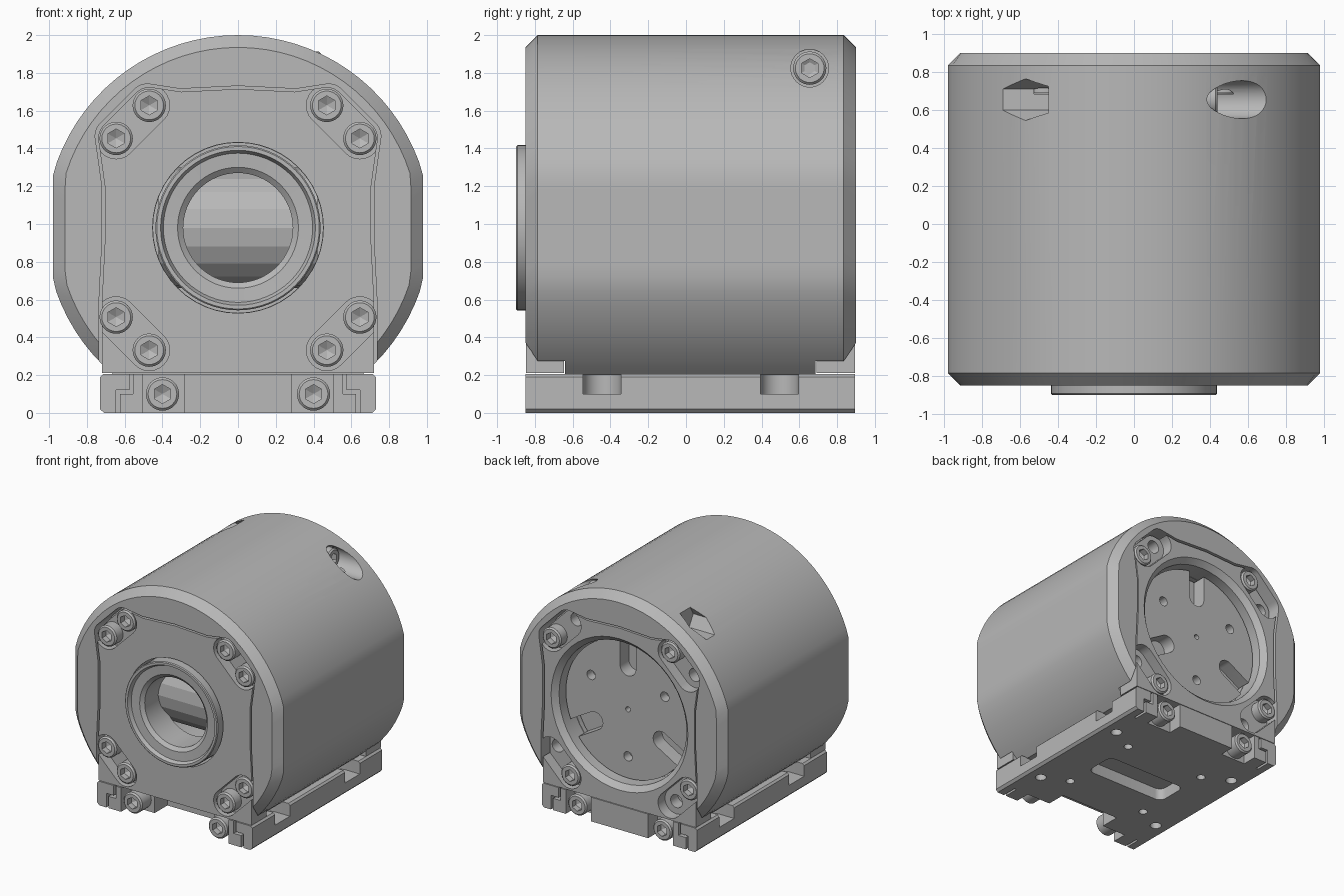
import bpy, bmesh
from math import sin, cos, pi, radians, sqrt, asin
from mathutils import Vector

if "Cube" in bpy.data.objects:
    bpy.data.objects.remove(bpy.data.objects["Cube"])

grey = bpy.data.materials.new("machined grey")
grey.use_nodes = True
grey.diffuse_color = (0.48, 0.48, 0.48, 1)
grey.node_tree.nodes["Principled BSDF"].inputs["Base Color"].default_value = (0.48, 0.48, 0.48, 1)

CZ = 0.98                   # height of the main axis
FRONT, BACK = -0.85, 0.9    # ends of the housing


def loft(name, rings, closed=False):
    """Skin a list of equal point rings; cap the ends unless closed."""
    bm = bmesh.new()
    vs = [[bm.verts.new(p) for p in ring] for ring in rings]
    n = len(vs[0])
    pairs = list(zip(vs, vs[1:])) + ([(vs[-1], vs[0])] if closed else [])
    for a, b in pairs:
        for i in range(n):
            j = (i + 1) % n
            bm.faces.new((a[i], a[j], b[j], b[i]))
    if not closed:
        bm.faces.new(vs[0])
        bm.faces.new(vs[-1])
    bmesh.ops.recalc_face_normals(bm, faces=bm.faces)
    mesh = bpy.data.meshes.new(name)
    bm.to_mesh(mesh)
    bm.free()
    mesh.materials.append(grey)
    ob = bpy.data.objects.new(name, mesh)
    bpy.context.collection.objects.link(ob)
    return ob


def ring(r, d, axis="y", at=(0, CZ), n=48, turn=0):
    """Circle at distance d along an axis, centred in the other two."""
    pts = []
    for i in range(n):
        t = 2 * pi * i / n + turn
        u, v = at[0] + r * cos(t), at[1] + r * sin(t)
        pts.append({"x": (d, u, v), "y": (u, d, v), "z": (u, v, d)}[axis])
    return pts


def cyl(name, r, a, b, axis="y", at=(0, CZ), n=48, turn=0):
    return loft(name, [ring(r, a, axis, at, n, turn), ring(r, b, axis, at, n, turn)])


def prism(name, pts, a, b):
    return loft(name, [[(x, y, z) for x, z in pts] for y in (a, b)])


def box(name, x0, x1, y0, y1, z0, z1):
    return prism(name, [(x0, z0), (x1, z0), (x1, z1), (x0, z1)], y0, y1)


def cut(target, *cutters):
    for c in cutters:
        m = target.modifiers.new("cut", "BOOLEAN")
        m.operation, m.solver, m.object = "DIFFERENCE", "EXACT", c
        bpy.context.view_layer.objects.active = target
        bpy.ops.object.modifier_apply(modifier=m.name)
        bpy.data.objects.remove(c)


def pill(p, q, r, a, b):
    """Round-ended slot cutter between two points in the xz plane."""
    p, q = Vector(p), Vector(q)
    d = (q - p).normalized()
    side = Vector((-d.y, d.x))
    pts = []
    for c, s in ((q, 1), (p, -1)):
        for i in range(13):
            t = pi * i / 12
            pts.append(tuple(c - side * s * r * cos(t) + d * s * r * sin(t)))
    return prism("slot_cutter", pts, a, b)


# Housing section: a circle with flattened sides and an open foot
def section(inset, y):
    r, w, floor = 1.02 - inset, 0.98 - inset, 0.2
    t0 = asin((floor - CZ) / r)
    pts = []
    for i in range(65):
        t = t0 + (pi - 2 * t0) * i / 64
        pts.append((max(-w, min(w, r * cos(t))), y, CZ + r * sin(t)))
    return pts


# End plate outline with rounded upper corners around the screws
def outline(grow=0.0, bottom=0.21):
    half = [(0.72, bottom), (0.72, 0.6), (0.705, 0.9), (0.705, 1.2), (0.73, 1.38)]
    for cx, cz, start in ((0.645, 1.455, -5), (0.47, 1.63, 45)):
        half += [(cx + 0.095 * cos(radians(start + a)), cz + 0.095 * sin(radians(start + a)))
                 for a in range(0, 51, 10)]
    half += [(0.3, 1.7)]
    half = [(x * (1 + grow), z if i == 0 else CZ + (z - CZ) * (1 + grow))
            for i, (x, z) in enumerate(half)]
    return half + [(0, CZ + 0.735 * (1 + grow))] + [(-x, z) for x, z in reversed(half)]


housing = loft("housing", [section(0.065, FRONT), section(0, FRONT + 0.065),
                           section(0, BACK - 0.065), section(0.065, BACK)])
cut(housing,
    prism("front_cavity", outline(0.022, 0.1), -1, -0.64),
    prism("back_cavity", outline(0.022, 0.1), 0.685, 1),
    cyl("front_bore", 0.45, -0.7, -0.02),
    cyl("back_bore", 0.6, 0.45, 0.8),
    cyl("side_screw_hole", 0.1, 0.38, 1, "x", (0.655, 1.825), 32),
    cyl("side_nut_pocket", 0.11, -1, -0.45, "x", (0.655, 1.825), 6))

# Screw: chamfered round head with a hexagonal socket, facing the front
screw = loft("screw", [ring(0.088, 0.13, at=(0, 0), n=32), ring(0.088, 0.012, at=(0, 0), n=32),
                       ring(0.076, 0, at=(0, 0), n=32)])
cut(screw, loft("socket", [ring(r, y, at=(0, 0), n=6, turn=pi / 6)
                           for r, y in ((0.05, -0.02), (0.05, 0.05), (0.003, 0.075))]))
screw_mesh = screw.data
bpy.data.objects.remove(screw)


def add_screw(name, loc, turn=0):
    ob = bpy.data.objects.new(name, screw_mesh)
    ob.location, ob.rotation_euler = loc, (0, 0, turn)
    bpy.context.collection.objects.link(ob)


add_screw("side_screw", (0.44, 0.655, 1.825), pi / 2)

# End plates with corner screw pockets
front_plate = prism("front_plate", outline(), FRONT + 0.004, -0.645)
back_plate = prism("back_plate", outline(), 0.69, BACK - 0.006)
cut(front_plate, cyl("bore", 0.452, -1, 0))
cut(back_plate, loft("bore", [ring(0.6, 0.6), ring(0.6, 0.85), ring(0.66, 0.91)]))
for sx in (-1, 1):
    for sz in (-1, 1):
        outer = (sx * 0.645, CZ + sz * 0.473)
        inner = (sx * 0.47, CZ + sz * 0.648)
        cut(front_plate, pill(outer, inner, 0.108, -1, -0.75))
        cut(back_plate, pill(outer, inner, 0.108, 0.8, 1))
        for x, z in (outer, inner):
            add_screw("front_plate_screw", (x, FRONT + 0.005, z))
        # The back has one screw and one plain hole in each corner
        filled, empty = (outer, inner) if sx * sz > 0 else (inner, outer)
        add_screw("back_plate_screw", (filled[0], BACK - 0.01, filled[1]), pi)
        cut(back_plate, cyl("hole", 0.055, 0.7, 1, at=empty, n=24))

# Front collar and the rod seen through it
loft("front_collar", [ring(r, y, n=64) for r, y in (
    (0.437, -0.6), (0.437, -0.893), (0.43, -0.9), (0.41, -0.9), (0.395, -0.87),
    (0.32, -0.865), (0.29, -0.84), (0.29, -0.6))], closed=True)
cyl("inner_rod", 0.32, -0.42, 0.42, "x", (-0.34, CZ), 20)

# Recessed rotor with three slots and three holes
rotor = cyl("rotor", 0.585, 0.44, 0.78, n=64)
for k in range(3):
    a, b = pi / 2 + k * 2 * pi / 3, -pi / 2 + k * 2 * pi / 3
    cut(rotor,
        pill((0.36 * cos(a), CZ + 0.36 * sin(a)), (0.75 * cos(a), CZ + 0.75 * sin(a)), 0.075, 0.66, 1),
        cyl("hole", 0.04, 0.7, 1, at=(0.4 * cos(b), CZ + 0.4 * sin(b)), n=20))
cut(rotor, cyl("centre_hole", 0.022, 0.72, 1, n=16))

# Base with chamfered lower edges
base = prism("base", [(-0.71, 0), (0.71, 0), (0.73, 0.02), (0.73, 0.19), (0.715, 0.205),
                      (-0.715, 0.205), (-0.73, 0.19), (-0.73, 0.02)], FRONT, BACK - 0.005)
cut(base, box("front_notch", -0.28, 0.28, -1, -0.55, -0.1, 0.3))
for s in (-1, 1):
    for y0, y1, face, turn in ((-1, -0.72, FRONT, 0), (0.77, 1, BACK - 0.005, pi)):
        xs = sorted((s * 0.27, s * 0.505))
        cut(base, box("screw_recess", *xs, y0, y1, -0.1, 0.3))
        add_screw("base_screw", (s * 0.4, face, 0.1), turn)
        # Stepped seam between the clip and the rail
        for x0, x1, z0, z1 in ((0.625, 0.645, -0.1, 0.12), (0.555, 0.645, 0.1, 0.12),
                               (0.555, 0.575, 0.1, 0.3)):
            xs = sorted((s * x0, s * x1))
            cut(base, box("seam", *xs, y0, y1, z0, z1))
    # Mounting holes with open counterbores at the sides
    for y in (-0.445, 0.495):
        xs = sorted((s * 0.6, s * 0.8))
        cut(base,
            box("side_opening", *xs, y - 0.1, y + 0.1, 0.1, 0.3),
            cyl("counterbore", 0.1, 0.1, 0.3, "z", (s * 0.6, y), 32),
            cyl("mount_hole", 0.045, -0.1, 0.2, "z", (s * 0.6, y), 20))
    for y in (-0.34, 0.38):
        cut(base, cyl("pin_hole", 0.035, -0.1, 0.1, "z", (s * 0.38, y), 20))

# Rounded pocket under the base
pocket = []
for cx, cy, start in ((0.32, 0.1, 0), (-0.32, 0.1, 90), (-0.32, -0.06, 180), (0.32, -0.06, 270)):
    for a in range(0, 91, 15):
        t = radians(start + a)
        pocket.append((cx + 0.06 * cos(t), cy + 0.06 * sin(t)))
cut(base, loft("pocket", [[(x, y, z) for x, y in pocket] for z in (-0.1, 0.1)]))

# Smooth the curves, keep machined edges and the faceted rod crisp
bpy.ops.object.select_all(action="DESELECT")
for ob in bpy.context.scene.objects:
    if ob.type == "MESH" and ob.name != "inner_rod":
        ob.select_set(True)
bpy.context.view_layer.objects.active = housing
bpy.ops.object.shade_smooth_by_angle(angle=radians(25))
